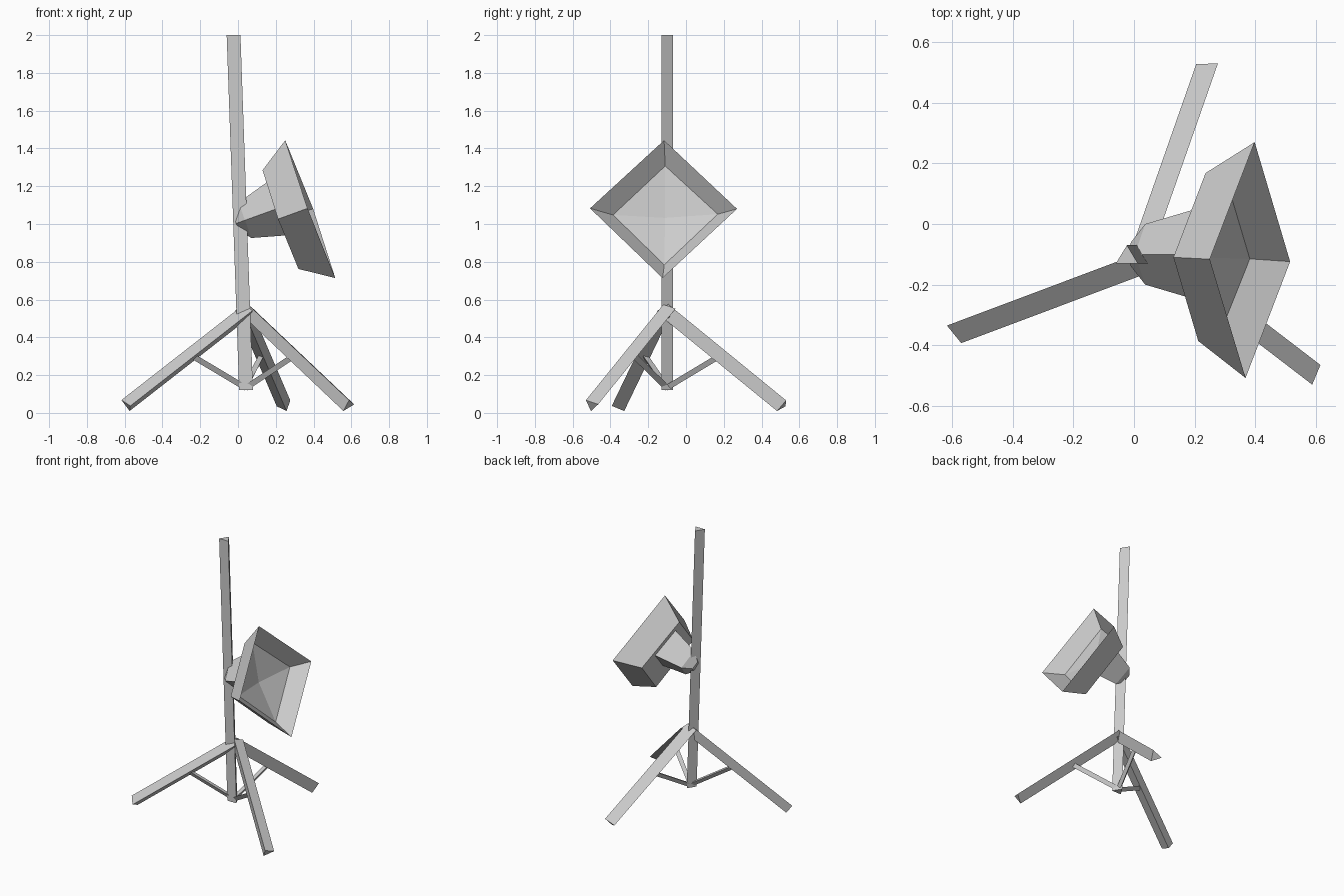
import bpy, bmesh, math
from mathutils import Vector as V

if "Cube" in bpy.data.objects:
    bpy.data.objects.remove(bpy.data.objects["Cube"])


def loft(name, rings, caps=(True, True)):
    """Bridge successive rings of points; a one-point ring closes to a tip."""
    bm = bmesh.new()
    rows = [[bm.verts.new(p) for p in r] for r in rings]
    for a, b in zip(rows, rows[1:]):
        n = len(a)
        for i in range(n):
            j = (i + 1) % n
            if len(b) == 1:
                bm.faces.new((a[i], a[j], b[0]))
            else:
                bm.faces.new((a[i], a[j], b[j], b[i]))
    for row, cap in zip((rows[0], rows[-1]), caps):
        if cap and len(row) > 2:
            bm.faces.new(row)
    bmesh.ops.recalc_face_normals(bm, faces=bm.faces)
    me = bpy.data.meshes.new(name)
    bm.to_mesh(me)
    bm.free()
    ob = bpy.data.objects.new(name, me)
    bpy.context.collection.objects.link(ob)
    return ob


def prism(name, tri, vec):
    """Extrude a triangle along a vector."""
    tri = [V(p) for p in tri]
    return loft(name, [tri, [p + V(vec) for p in tri]])


# Leaning three-sided pole
prism("pole", [(0.006, -0.13, 0.12), (0.079, -0.13, 0.12), (0.043, -0.07, 0.12)],
      (-0.066, 0, 1.88))

# Three-sided legs: foot triangle and direction up to the hub
legs = [
    ([(-0.617, -0.335, 0.068), (-0.57, -0.393, 0.037), (-0.574, -0.327, 0.01)],
     (0.647, 0.243, 0.505)),
    ([(0.205, 0.527, 0.035), (0.277, 0.53, 0.066), (0.257, 0.482, 0.01)],
     (-0.219, -0.625, 0.51)),
    ([(0.588, -0.53, 0.067), (0.615, -0.465, 0.045), (0.558, -0.503, 0.01)],
     (-0.535, 0.41, 0.507)),
]
base = V((0.042, -0.105, 0.135))
for k, (tri, vec) in enumerate(legs, 1):
    prism(f"leg_{k}", tri, vec)
    # Thin brace from the pole foot to the middle of the leg
    mid = sum((V(p) for p in tri), V()) / 3 + V(vec) * 0.53
    d = mid - base
    side = d.cross(V((0, 0, 1))).normalized()
    up = side.cross(d).normalized()
    r = 0.018
    prism(f"brace_{k}", [base + side * r * math.cos(a) + up * r * math.sin(a)
                         for a in (math.pi / 6, math.pi * 5 / 6, math.pi * 1.5)], d)

# Lamp head: outer shell, inner walls and shallow sunken reflector
front = [(0.25, -0.116, 1.443), (0.398, 0.27, 1.08), (0.515, -0.124, 0.714), (0.368, -0.508, 1.083)]
back = [(0.13, -0.11, 1.285), (0.236, 0.168, 1.03), (0.32, -0.115, 0.762), (0.212, -0.386, 1.026)]
floor = [V(p) + V((0.062, 0, 0.022)) for p in back]
axis = V((0.94, 0, 0.34)).normalized()
tip = sum(floor, V()) / 4 - axis * 0.045
loft("lamp_head", [back, front, floor, [tip]])

# Lamp neck: diamond sections along the lamp axis, tapering to the pole
tilt = V((-axis.z, 0, axis.x))


def diamond(dist, half):
    c = V((0.037, -0.1, 1.02)) + axis * dist
    s = V((0, half, 0))
    return [c + tilt * half, c + s, c - tilt * half, c - s]


loft("lamp_neck", [diamond(-0.05, 0.04), diamond(0, 0.1), diamond(0.19, 0.153)])
